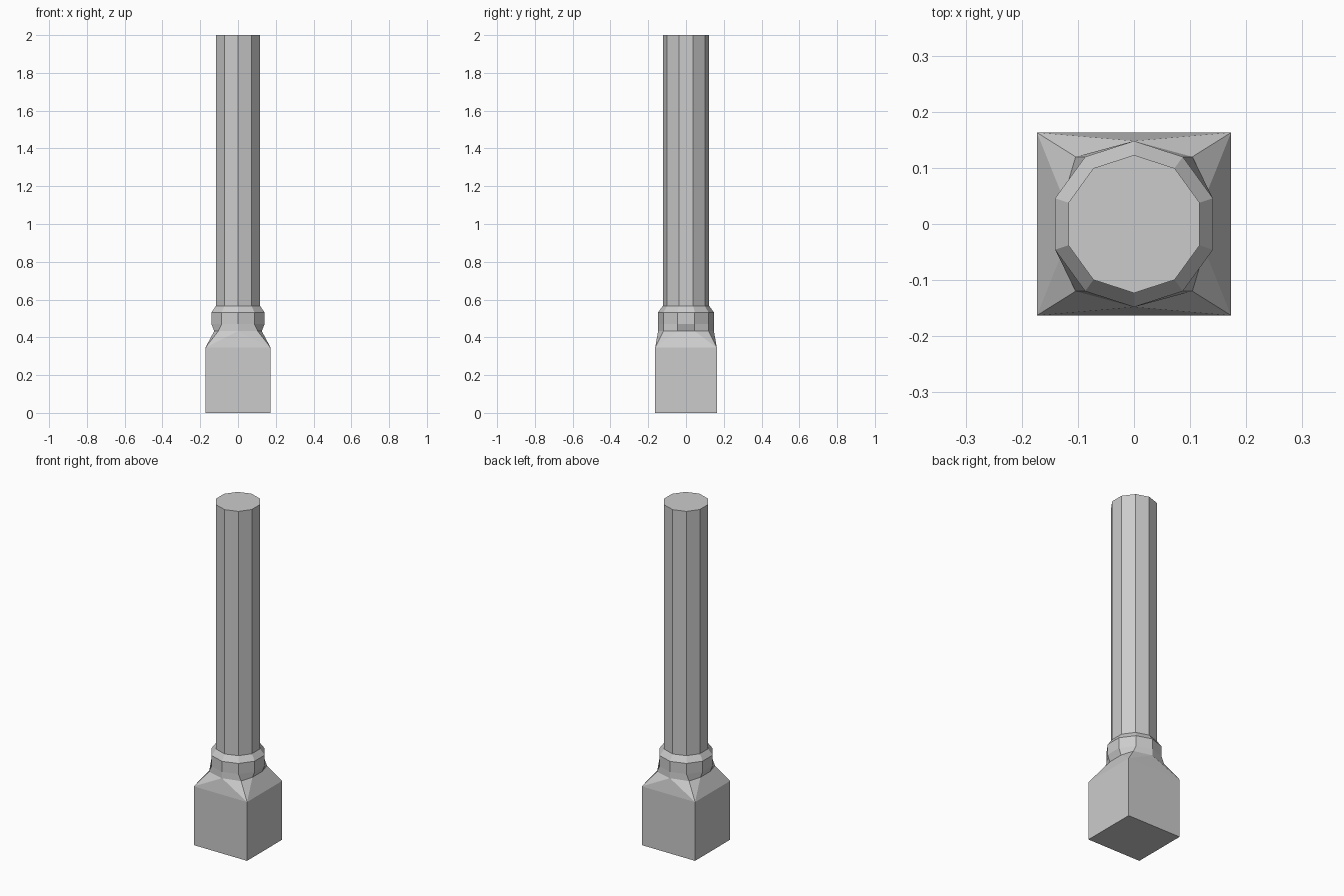
import bpy, bmesh, math

if "Cube" in bpy.data.objects:
    bpy.data.objects.remove(bpy.data.objects["Cube"])

SIDES = 10
TOP = 2.0
BASE_X, BASE_Y, BASE_H = 0.173, 0.163, 0.345


def ring(bm, radius, z):
    # Decagon with a corner pointing to +y
    return [bm.verts.new((radius * math.sin(i * math.tau / SIDES),
                          radius * math.cos(i * math.tau / SIDES), z))
            for i in range(SIDES)]


def bridge(bm, low, high):
    n = len(low)
    for i in range(n):
        j = (i + 1) % n
        bm.faces.new((low[i], low[j], high[j], high[i]))


def finish(bm, name):
    bmesh.ops.recalc_face_normals(bm, faces=bm.faces[:])
    mesh = bpy.data.meshes.new(name)
    bm.to_mesh(mesh)
    bm.free()
    bpy.context.collection.objects.link(bpy.data.objects.new(name, mesh))


bm = bmesh.new()
# Square plinth, open at the top; corners run clockwise from +x +y
signs = [(1, 1), (1, -1), (-1, -1), (-1, 1)]
bottom, shoulder = [[bm.verts.new((sx * BASE_X, sy * BASE_Y, z)) for sx, sy in signs]
                    for z in (0, BASE_H)]
bm.faces.new(bottom)
bridge(bm, bottom, shoulder)

# Neck ring: decagon pinched at the sides and widened at the diagonals
neck = ring(bm, 0.148, 0.433)
for i, v in enumerate(neck):
    if i in (1, 4, 6, 9):
        v.co.x = math.copysign(0.104, v.co.x)
    elif i in (2, 3, 7, 8):
        v.co.x = math.copysign(0.126, v.co.x)

# Sloped shoulders: each neck edge fans to its nearest plinth corner
owner = [0, 0, 0, 1, 1, 2, 2, 2, 3, 3]
for i in range(SIDES):
    j = (i + 1) % SIDES
    a, b = shoulder[owner[i]], shoulder[owner[j]]
    if a is b:
        bm.faces.new((a, neck[i], neck[j]))
    elif abs(neck[i].co.x - neck[j].co.x) < 0.001:
        bm.faces.new((a, b, neck[j], neck[i]))
    else:
        bm.faces.new((a, b, neck[j]))
        bm.faces.new((a, neck[j], neck[i]))

# Collar, chamfer and shaft
previous = neck
for radius, z in ((0.148, 0.47), (0.148, 0.532), (0.123, 0.566), (0.123, TOP)):
    current = ring(bm, radius, z)
    bridge(bm, previous, current)
    previous = current
bm.faces.new(previous)
finish(bm, "post_with_square_base")
